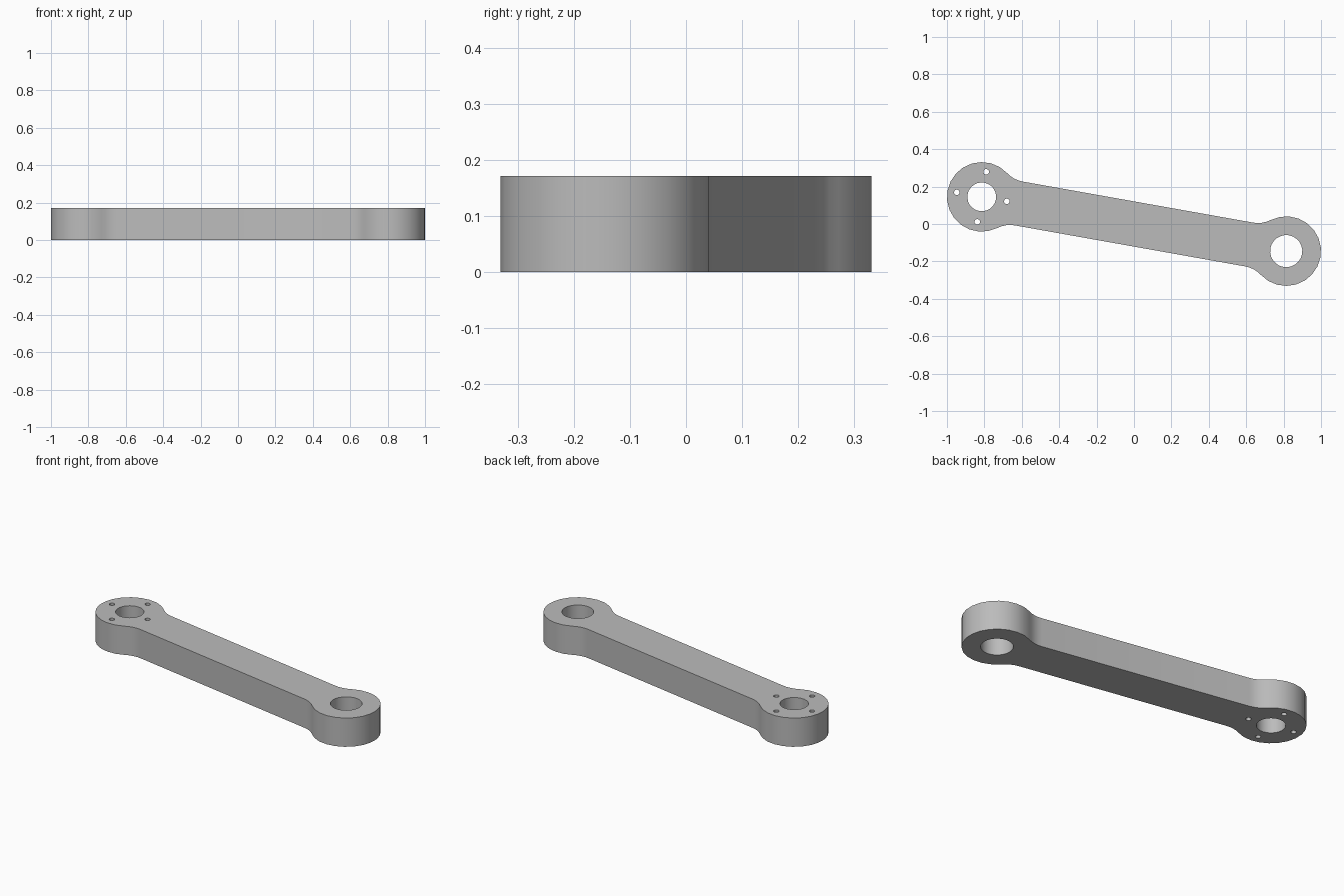
import bpy, bmesh
from math import sin, cos, acos, pi, sqrt, atan2
from mathutils import Matrix, Vector

cube = bpy.data.objects.get("Cube")
if cube:
    bpy.data.objects.remove(cube, do_unlink=True)

# Main dimensions
END_X, END_Y = 0.814, -0.145
THICK = 0.171
END_R = 0.186
BAR_HALF = 0.119
FILLET_R = 0.15
half_len = sqrt(END_X ** 2 + END_Y ** 2)
tilt = atan2(END_Y, END_X)

grey = bpy.data.materials.new("light_grey")
grey.use_nodes = True
colour = (0.5, 0.5, 0.5, 1)
grey.diffuse_color = colour
grey.node_tree.nodes["Principled BSDF"].inputs["Base Color"].default_value = colour


def arc(cx, cy, r, start, end, steps):
    """Points along an arc, both ends included."""
    angles = [start + (end - start) * i / steps for i in range(steps + 1)]
    return [Vector((cx + r * cos(a), cy + r * sin(a), 0)) for a in angles]


def circle(cx, cy, r, steps):
    return arc(cx, cy, r, 0, 2 * pi, steps)[:-1]


# Outline of one end: lower fillet, round eye, upper fillet
fillet_y = BAR_HALF + FILLET_R
reach = sqrt((END_R + FILLET_R) ** 2 - fillet_y ** 2)
fillet_x = half_len - reach
join = acos(reach / (END_R + FILLET_R))
end = arc(fillet_x, -fillet_y, FILLET_R, pi / 2, join, 4)[:-1]
end += arc(half_len, 0, END_R, join - pi, pi - join, 16)
end += arc(fillet_x, fillet_y, FILLET_R, -join, -pi / 2, 4)[1:]

# The other end is the same outline turned half round
loops = [end + [-p for p in end]]

# Bearing holes and the four bolt holes
loops.append(circle(half_len, 0, 0.086, 24))
loops.append(circle(-half_len, 0, 0.077, 24))
for k in range(4):
    a = k * pi / 2
    loops.append(circle(-half_len + 0.136 * cos(a), 0.136 * sin(a), 0.015, 12))

# Fill the profile and extrude it to a plate
bm = bmesh.new()
edges = []
for loop in loops:
    verts = [bm.verts.new(p) for p in loop]
    edges += [bm.edges.new((v, verts[i - 1])) for i, v in enumerate(verts)]
bmesh.ops.triangle_fill(bm, use_beauty=True, edges=edges, normal=(0, 0, 1))
raised = bmesh.ops.extrude_face_region(bm, geom=bm.faces[:], use_keep_orig=True)
top = [g for g in raised["geom"] if isinstance(g, bmesh.types.BMVert)]
bmesh.ops.translate(bm, verts=top, vec=(0, 0, THICK))
bmesh.ops.rotate(bm, verts=bm.verts, matrix=Matrix.Rotation(tilt, 3, "Z"))
bmesh.ops.recalc_face_normals(bm, faces=bm.faces)

mesh = bpy.data.meshes.new("link_arm")
bm.to_mesh(mesh)
bm.free()
mesh.materials.append(grey)
arm = bpy.data.objects.new("link_arm", mesh)
bpy.context.collection.objects.link(arm)

# Smooth round walls, crisp rims
bpy.ops.object.select_all(action="DESELECT")
arm.select_set(True)
bpy.context.view_layer.objects.active = arm
bpy.ops.object.shade_smooth_by_angle(angle=pi / 5)
